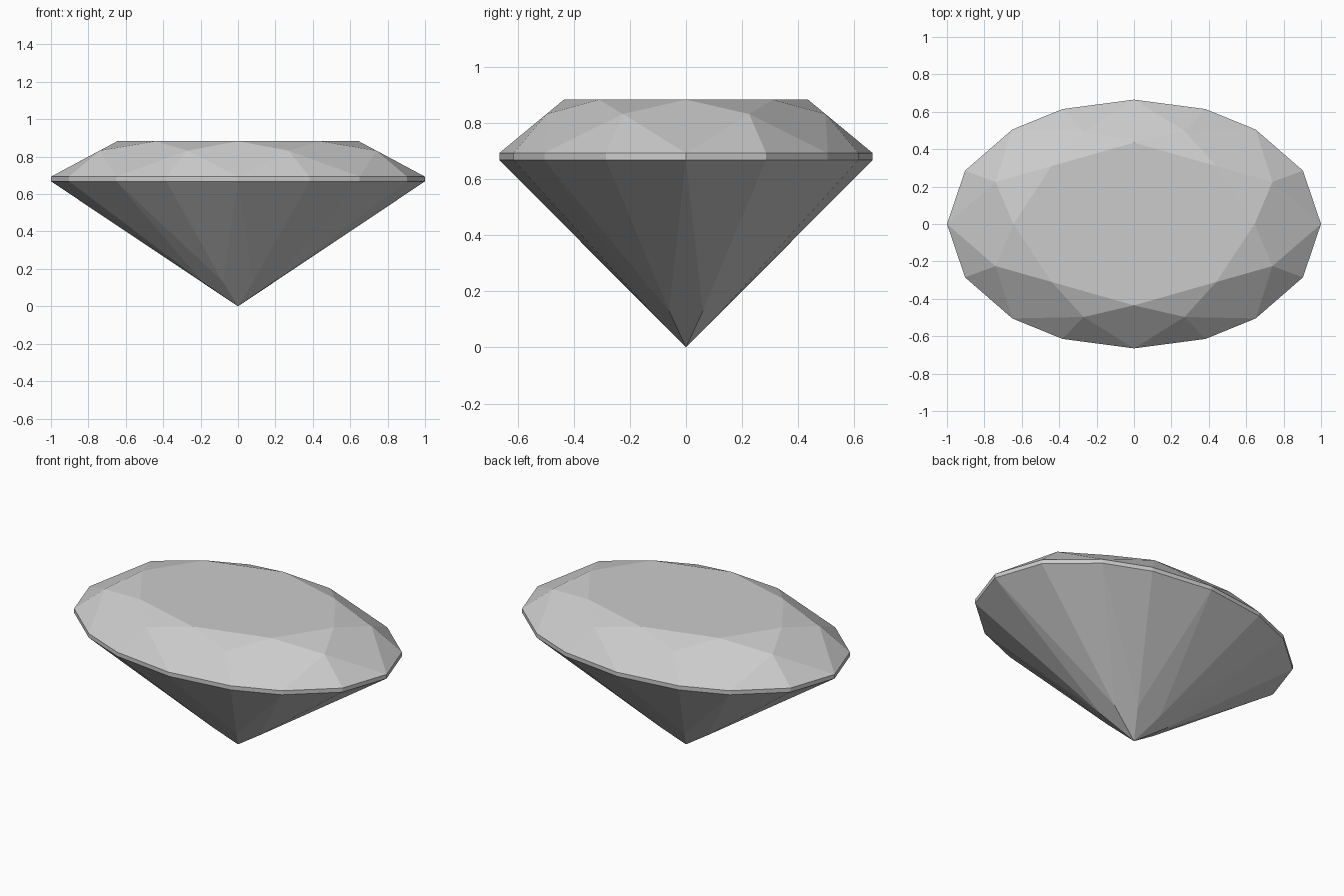
import bpy
import bmesh
from math import cos, sin, radians

cube = bpy.data.objects.get("Cube")
if cube:
    bpy.data.objects.remove(cube, do_unlink=True)

# Oval outline: semi-axes and first-quadrant facet angles
RX, RY = 1.0, 0.665
QUADRANT = [0, 25.4, 49.4, 67.5]
ANGLES = QUADRANT + [180 - a for a in [90] + QUADRANT[:0:-1]]
ANGLES += [a + 180 for a in ANGLES]

# Heights
GIRDLE_LOW, GIRDLE_HIGH, STAR_Z, TABLE_Z, LOWER_Z = 0.668, 0.693, 0.832, 0.883, 0.13


def quadrant_points(first, second, axis_first=None):
    """Mirror two off-axis points into an eight-point ring of odd facets."""
    (ax, ay), (bx, by) = first, second
    quarter = [(ax, ay), (bx, by)]
    left = [(-x, y) for x, y in reversed(quarter)]
    half = quarter + left
    return half + [(-x, -y) for x, y in half]


def ring(bm, points, z):
    return [bm.verts.new((x, y, z)) for x, y in points]


bm = bmesh.new()
oval = [(RX * cos(radians(a)), RY * sin(radians(a))) for a in ANGLES]
low = ring(bm, oval, GIRDLE_LOW)
high = ring(bm, oval, GIRDLE_HIGH)
star = ring(bm, quadrant_points((0.74, 0.225), (0.27, 0.497)), STAR_Z)
corners = [(0.645, 0), (0.44, 0.31), (0, 0.435), (-0.44, 0.31)]
table = ring(bm, corners + [(-x, -y) for x, y in corners], TABLE_Z)
lower = ring(bm, quadrant_points((0.19, 0.06), (0.08, 0.127)), LOWER_Z)
culet = bm.verts.new((0, 0, 0))

# Table
bm.faces.new(table)

# Girdle band
for i in range(16):
    j = (i + 1) % 16
    bm.faces.new((low[i], low[j], high[j], high[i]))

for k in range(8):
    n = (k + 1) % 8
    main, odd, after = 2 * k, 2 * k + 1, 2 * n
    # Crown: kite, star and two upper girdle facets
    bm.faces.new((table[k], star[k - 1], high[main], star[k]))
    bm.faces.new((table[k], star[k], table[n]))
    bm.faces.new((star[k], high[main], high[odd]))
    bm.faces.new((star[k], high[odd], high[after]))
    # Pavilion: main facet and two lower girdle facets
    bm.faces.new((culet, lower[k], low[main], lower[k - 1]))
    bm.faces.new((lower[k], low[odd], low[main]))
    bm.faces.new((lower[k], low[after], low[odd]))

bmesh.ops.recalc_face_normals(bm, faces=bm.faces)
mesh = bpy.data.meshes.new("oval_cut_gem")
bm.to_mesh(mesh)
bm.free()

# Single neutral grey
grey = bpy.data.materials.new("light_grey")
grey.use_nodes = True
color = (0.6, 0.6, 0.6, 1)
grey.diffuse_color = color
grey.node_tree.nodes["Principled BSDF"].inputs["Base Color"].default_value = color
mesh.materials.append(grey)

gem = bpy.data.objects.new("oval_cut_gem", mesh)
bpy.context.collection.objects.link(gem)
